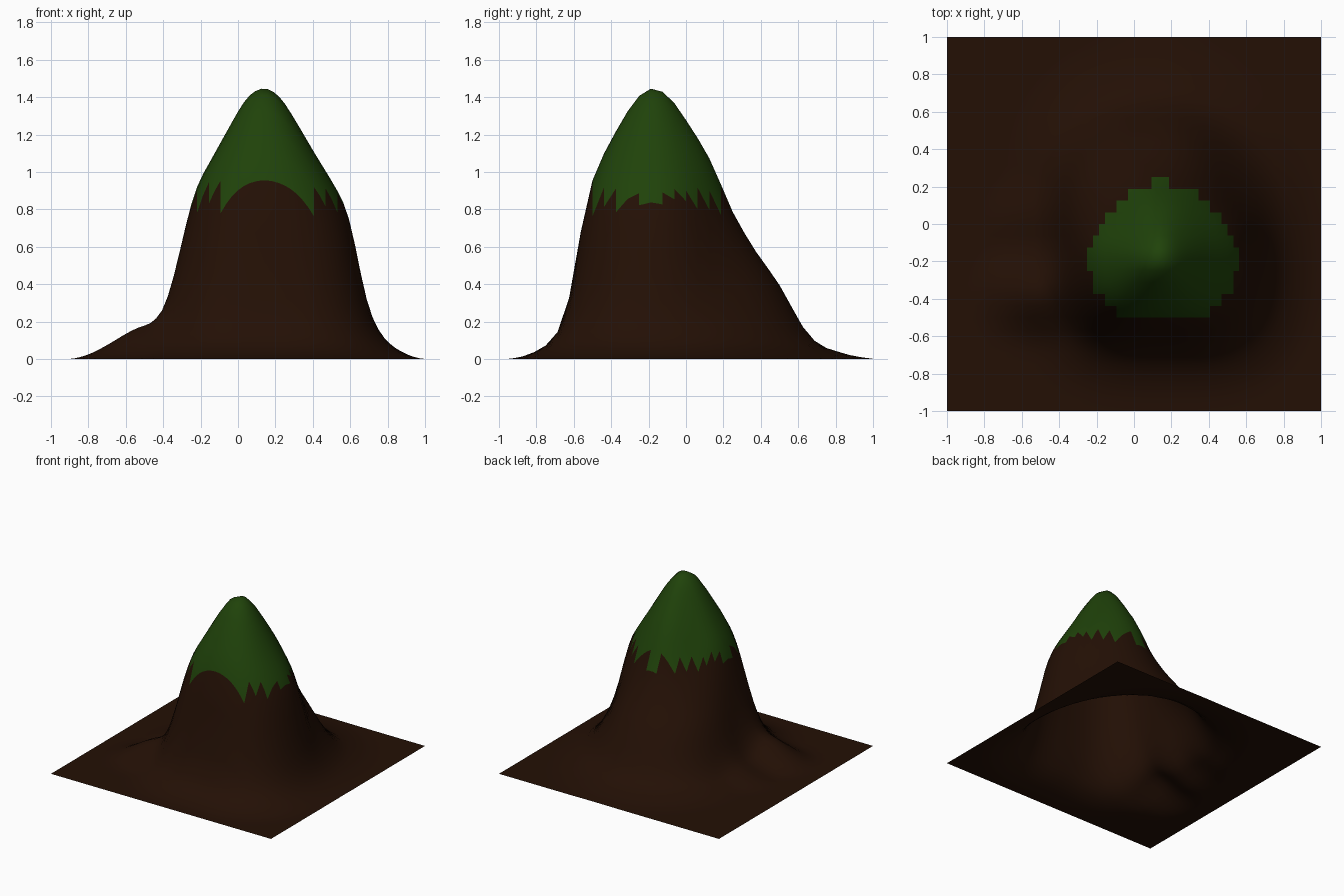
import bpy, bmesh, math

if "Cube" in bpy.data.objects:
    bpy.data.objects.remove(bpy.data.objects["Cube"])

PEAK = (0.14, -0.175)
NX, NY = 64, 32
TREE_LINE = 0.85

# Contour heights, and distance from the peak to each contour in four directions
LEVELS = [1.455, 1.43, 1.385, 1.28, 1.10, 0.93, 0.80, 0.60, 0.40, 0.25, 0.15, 0.07, 0.02, 0.0]
RIGHT = [0, .055, .10, .165, .27, .375, .445, .49, .525, .565, .61, .68, .77, .84]
LEFT = [0, .06, .105, .165, .265, .36, .40, .445, .49, .53, .57, .63, .72, .80]
FRONT = [0, .055, .10, .165, .265, .34, .365, .405, .43, .465, .50, .57, .67, .76]
BACK = [0, .06, .105, .175, .29, .365, .415, .53, .675, .755, .81, .89, 1.05, 1.17]

# Foothills: x, y, height, x spread, y spread
HILLS = [(-0.55, -0.37, 0.14, 0.15, 0.13), (-0.58, 0.03, 0.05, 0.13, 0.13)]

# Diagonal bulge (upper slope, middle slope, foot) keyed by (is right, is back)
BULGE = {(True, True): (-0.05, -0.13, 0.0), (False, True): (-0.11, 0.05, 0.08),
         (True, False): (0.04, 0.06, 0.10), (False, False): (0.05, 0.08, 0.10)}


def profile(r, radii):
    for i in range(len(radii) - 1):
        if r <= radii[i + 1]:
            t = (r - radii[i]) / (radii[i + 1] - radii[i])
            return LEVELS[i] + t * (LEVELS[i + 1] - LEVELS[i])
    return 0.0


def height(x, y):
    dx, dy = x - PEAK[0], y - PEAK[1]
    r = math.hypot(dx, dy)
    c2 = (dx / r) ** 2 if r > 1e-6 else 1.0
    s2 = 1 - c2
    side = RIGHT if dx > 0 else LEFT
    depth = BACK if dy > 0 else FRONT
    upper, middle, foot = BULGE[dx > 0, dy > 0]
    # Blend the two neighbouring profiles and bulge the diagonals
    radii = []
    for z, a, b in zip(LEVELS, side, depth):
        if z > 0.45:
            bulge = middle + min(1, (z - 0.45) / 0.4) * (upper - middle)
        else:
            bulge = foot + z / 0.45 * (middle - foot)
        radii.append((c2 * a + s2 * b) * (1 + bulge * 4 * c2 * s2))
    # Average nearby samples to round off the profile
    offsets = (-0.03, -0.015, 0, 0.015, 0.03)
    z = sum(profile(abs(r + o), radii) for o in offsets) / len(offsets)
    for hx, hy, h, sx, sy in HILLS:
        g = h * math.exp(-((x - hx) / sx) ** 2 / 2 - ((y - hy) / sy) ** 2 / 2)
        z += max(0, g - 0.01)
    return z


def material(name, rgb):
    m = bpy.data.materials.new(name)
    m.diffuse_color = (*rgb, 1)
    m.use_nodes = True
    m.node_tree.nodes["Principled BSDF"].inputs["Base Color"].default_value = m.diffuse_color
    return m


# Mountain terrain: a square grid raised by the height function
bm = bmesh.new()
grid = [[bm.verts.new((x, y, height(x, y)))
         for x in (-1 + 2 * i / NX for i in range(NX + 1))]
        for y in (-1 + 2 * j / NY for j in range(NY + 1))]
for j in range(NY):
    for i in range(NX):
        f = bm.faces.new((grid[j][i], grid[j][i + 1], grid[j + 1][i + 1], grid[j + 1][i]))
        f.smooth = True
        # Green cap above the tree line
        f.material_index = int(f.calc_center_median().z > TREE_LINE)

mesh = bpy.data.meshes.new("mountain")
bm.to_mesh(mesh)
bm.free()
mesh.materials.append(material("brown_earth", (0.017, 0.005, 0.0015)))
mesh.materials.append(material("green_cap", (0.014, 0.055, 0.003)))
bpy.context.collection.objects.link(bpy.data.objects.new("mountain", mesh))
